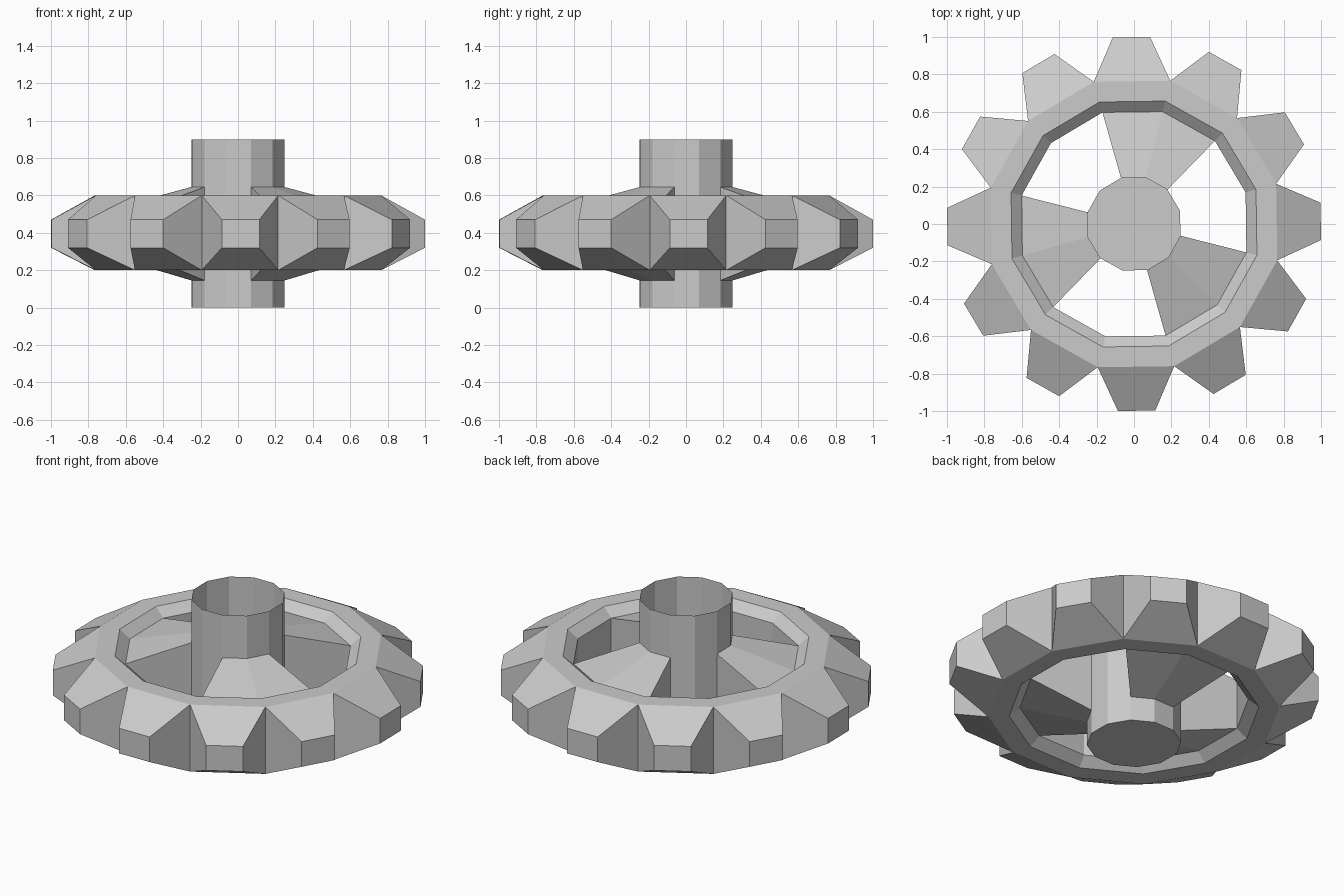
import bpy, bmesh, math

old = bpy.data.objects.get("Cube")
if old:
    bpy.data.objects.remove(old, do_unlink=True)

SIDES = 12
STEP = math.tau / SIDES
TURN = math.radians(0.8)          # slight turn of the whole wheel

# Cross-section sizes
HUB_R, HUB_TOP = 0.256, 0.9
SPOKE_LOW, SPOKE_HIGH = (HUB_R, 0.145), (HUB_R, 0.645)
WALL_LOW, WALL_HIGH = (0.62, 0.25), (0.62, 0.55)
RIM_LOW, RIM_HIGH = (0.79, 0.2), (0.79, 0.6)
TIP_R, TIP_HALF, TIP_LOW, TIP_HIGH = 0.9985, 0.1, 0.32, 0.47

steel = bpy.data.materials.new("plain_grey")
steel.use_nodes = True
GREY = (0.6, 0.6, 0.6, 1)
steel.diffuse_color = GREY
steel.node_tree.nodes["Principled BSDF"].inputs["Base Color"].default_value = GREY


def point(angle, rz):
    return (rz[0] * math.cos(angle), rz[0] * math.sin(angle), rz[1])


def corners(k):
    """Start and end angle of one side of the twelve-sided wheel."""
    start = TURN + (k + 0.5) * STEP
    return start, start + STEP


def has_spoke(k):
    return k % 4 in (1, 2)


def face(bm, points):
    bm.faces.new([bm.verts.new(p) for p in points])


def strip(bm, k, profile):
    """Sweep a profile of (radius, height) points across one side."""
    a, b = corners(k)
    for p, q in zip(profile, profile[1:]):
        face(bm, [point(a, p), point(b, p), point(b, q), point(a, q)])


def finish(bm, name):
    bmesh.ops.remove_doubles(bm, verts=bm.verts, dist=0.0005)
    mesh = bpy.data.meshes.new(name)
    bm.to_mesh(mesh)
    bm.free()
    mesh.materials.append(steel)
    obj = bpy.data.objects.new(name, mesh)
    bpy.context.collection.objects.link(obj)


# Rim: flat top and bottom, chamfered inner edges, wall left open at spokes
bm = bmesh.new()
for k in range(SIDES):
    strip(bm, k, [RIM_HIGH, (0.678, 0.6), WALL_HIGH])
    strip(bm, k, [WALL_LOW, (0.678, 0.2), RIM_LOW])
    if not has_spoke(k):
        strip(bm, k, [WALL_HIGH, WALL_LOW])
finish(bm, "rim")

# Teeth: a tapered block on every side of the rim
bm = bmesh.new()
tip_angle = math.atan2(TIP_HALF, TIP_R)
tip_r = math.hypot(TIP_HALF, TIP_R)
for k in range(SIDES):
    a, b = corners(k)
    mid = (a + b) / 2
    lo, hi = mid - tip_angle, mid + tip_angle
    base = [point(a, RIM_LOW), point(b, RIM_LOW), point(b, RIM_HIGH), point(a, RIM_HIGH)]
    tip = [point(lo, (tip_r, TIP_LOW)), point(hi, (tip_r, TIP_LOW)),
           point(hi, (tip_r, TIP_HIGH)), point(lo, (tip_r, TIP_HIGH))]
    face(bm, tip)
    for i in range(4):
        j = (i + 1) % 4
        face(bm, [base[i], base[j], tip[j], tip[i]])
finish(bm, "teeth")

# Hub: open-topped tube with a floor
bm = bmesh.new()
for k in range(SIDES):
    strip(bm, k, [(HUB_R, 0), SPOKE_LOW])
    strip(bm, k, [SPOKE_HIGH, (HUB_R, HUB_TOP)])
    if not has_spoke(k):
        strip(bm, k, [SPOKE_LOW, SPOKE_HIGH])
face(bm, [point(corners(k)[0], (HUB_R, 0)) for k in reversed(range(SIDES))])
finish(bm, "hub")

# Spokes: three wide arms, each two sides across
bm = bmesh.new()
outline = [SPOKE_LOW, WALL_LOW, WALL_HIGH, SPOKE_HIGH]
for k in filter(has_spoke, range(SIDES)):
    a, b = corners(k)
    strip(bm, k, [WALL_HIGH, SPOKE_HIGH])
    strip(bm, k, [SPOKE_LOW, WALL_LOW])
    if k % 4 == 1:
        face(bm, [point(a, p) for p in outline])
    else:
        face(bm, [point(b, p) for p in reversed(outline)])
finish(bm, "spokes")
